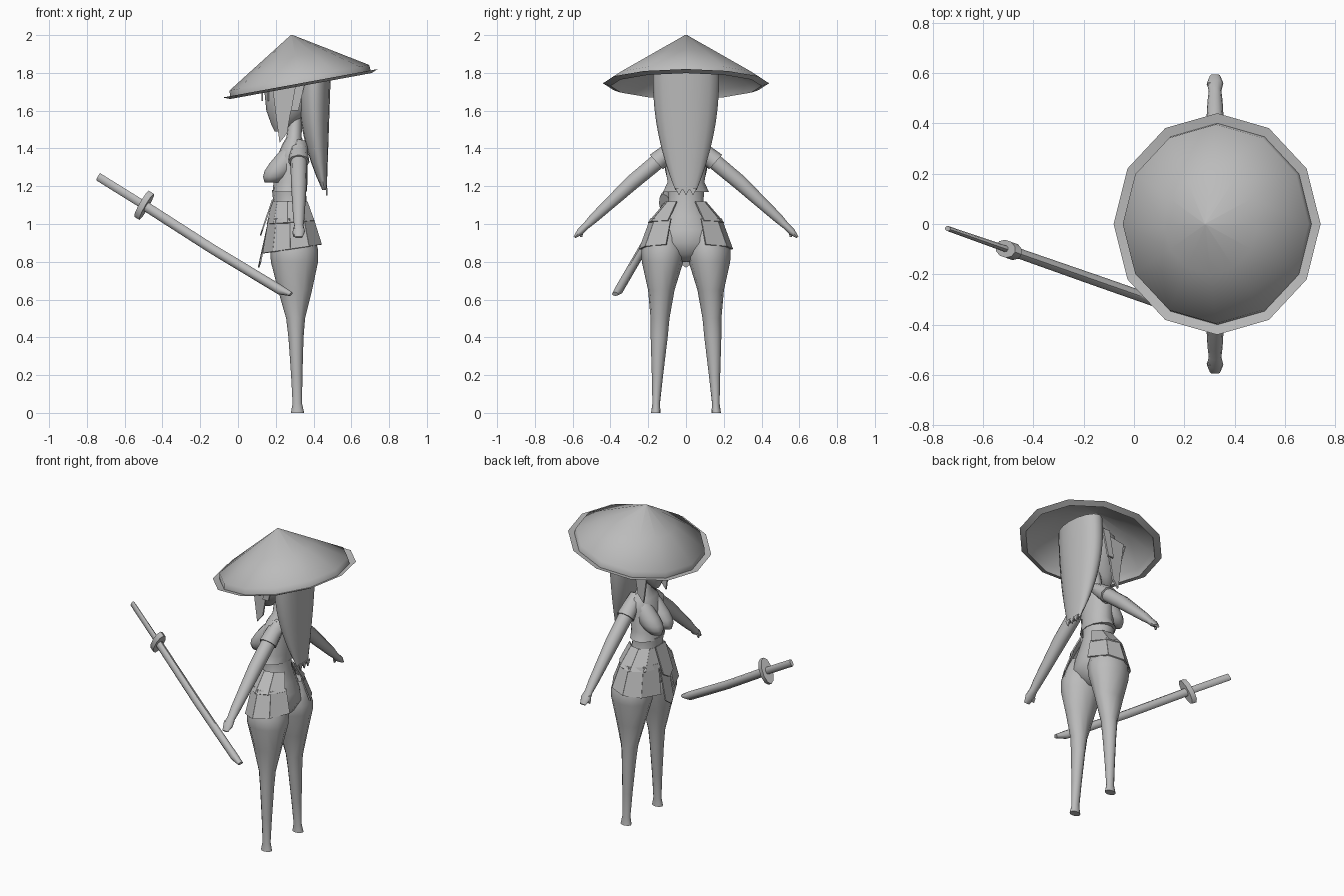
import bpy
import math
from mathutils import Vector

default_cube = bpy.data.objects.get("Cube")
if default_cube:
    bpy.data.objects.remove(default_cube)

# Single plain material
GREY = (.5, .5, .5, 1)
grey = bpy.data.materials.new("plain_grey")
grey.use_nodes = True
grey.diffuse_color = GREY
grey.node_tree.nodes["Principled BSDF"].inputs["Base Color"].default_value = GREY

SIDE = Vector((1, 0, 0))
DEPTH = Vector((0, 1, 0))
UP = Vector((0, 0, 1))


def make(name, verts, faces, mirror=False, smooth=50, thickness=0):
    """Create an object, optionally thickened and mirrored across the body."""
    mesh = bpy.data.meshes.new(name)
    mesh.from_pydata(verts, [], faces)
    mesh.materials.append(grey)
    if smooth:
        mesh.shade_smooth()
        mesh.set_sharp_from_angle(angle=math.radians(smooth))
    part = bpy.data.objects.new(name, mesh)
    bpy.context.collection.objects.link(part)
    if thickness:
        part.modifiers.new("thickness", "SOLIDIFY").thickness = thickness
    if mirror:
        modifier = part.modifiers.new("mirror", "MIRROR")
        modifier.use_axis = (False, True, False)


def loft(name, rings, sides=12, u=SIDE, v=DEPTH, **options):
    """Skin a row of elliptical rings: centre, radius along u, radius along v."""
    verts, faces = [], []
    for centre, radius_u, radius_v in rings:
        for i in range(sides):
            angle = math.tau * i / sides
            verts.append(Vector(centre) + u * radius_u * math.cos(angle)
                         + v * radius_v * math.sin(angle))
    for start in range(0, len(verts) - sides, sides):
        for i in range(sides):
            following = (i + 1) % sides
            faces.append((start + i, start + following,
                          start + sides + following, start + sides + i))
    faces.append(tuple(reversed(range(sides))))
    faces.append(tuple(range(len(verts) - sides, len(verts))))
    make(name, verts, faces, **options)


def stack(name, levels, centre, **options):
    """Loft horizontal rings; centre gives the x and y of the ring at height z."""
    loft(name, [((*centre(z), z), rx, ry) for z, rx, ry in levels], **options)


def plate(name, points, thickness=.008, **options):
    make(name, points, [tuple(range(len(points)))], smooth=0,
         thickness=thickness, **options)


def side_plate(name, outline, y):
    plate(name, [(x, y, z) for x, z in outline], thickness=.012, mirror=True)


def spike(name, x, y, z, half_width, drop):
    """Pointed lock of hair hanging from its middle."""
    plate(name, [(x, y - half_width, z), (x, y + half_width, z), (x, y, z - drop)])


# Straw hat: tilted twelve-sided cone with a narrow lip, hollow underneath
tilt = math.radians(10.4)
hat_side = Vector((math.cos(tilt), 0, math.sin(tilt)))
hat_axis = hat_side.cross(DEPTH)
rim_centre = Vector((.33, 0, 1.745))
hat_profile = [(.004, .22), (.2, .12), (.38, .025), (.4, -.015),  # underside
               (.44, 0), (.4, -.008),                             # lip
               (.395, .03), (.2, .145), (.004, .26)]              # cone
loft("hat", [(rim_centre + hat_axis * height, radius * .95, radius)
             for radius, height in hat_profile], u=hat_side, smooth=80)

# Head, narrowing forward to the chin
stack("head", [(1.49, .02, .02), (1.53, .06, .05), (1.6, .12, .09),
               (1.7, .15, .115), (1.8, .12, .1), (1.86, .05, .04)],
      lambda z: (min(.29, z / 2 - .53), 0), sides=14)

# Long back hair, tapering with the square of its length
hair_rings = []
for i in range(8, -2, -1):
    t = i / 8
    depth = .085 - .073 * t * t
    hair_rings.append(((.49 - .02 * t - depth, 0, 1.76 - .58 * t),
                       depth, .175 - .118 * t * t))
loft("back_hair", hair_rings, sides=16, smooth=60)
for i in (-1, 0, 1):
    spike("hair_tip", .467, i * .037, 1.19, .02, .04)
    spike("fringe_lock", .125 + .03 * abs(i), i * .07, 1.74, .04, .09)

# Side locks and slanted rear strands
side_plate("side_lock", [(.18, 1.74), (.31, 1.76), (.28, 1.6),
                         (.26, 1.48), (.22, 1.43), (.2, 1.58)], .12)
side_plate("rear_strand", [(.31, 1.77), (.36, 1.77), (.32, 1.6), (.28, 1.6)], .15)

# Hips, then a blouse with flared hem running up into the neck
stack("hips", [(.8, .03, .05), (.84, .08, .11), (.9, .118, .165), (.97, .113, .155),
               (1.04, .1, .125), (1.12, .088, .094), (1.18, .09, .1)],
      lambda z: (.37 - .085 * z, 0), sides=14)
stack("blouse", [(1.17, .09, .125), (1.22, .09, .1), (1.36, .08, .12),
                 (1.42, .06, .1), (1.46, .04, .05), (1.56, .035, .035)],
      lambda z: (.18 + .08 * z, 0), sides=14)
stack("bust", [(1.22, .04, .03), (1.25, .065, .052), (1.28, .076, .06),
               (1.32, .074, .06), (1.38, .06, .05), (1.44, .03, .03)],
      lambda z: (.21 + .6 * (z - 1.27), .05), mirror=True, smooth=70)

# Legs, leaning inward towards the hips
stack("leg", [(0, .035, .025), (.05, .025, .02), (.2, .03, .03), (.4, .04, .045),
              (.5, .05, .05), (.65, .09, .07), (.8, .125, .11),
              (.86, .127, .115), (.93, .11, .09), (1, .08, .06)],
      lambda z: (.315 - .02 * z, .16 - .045 * z), mirror=True, smooth=60)

# Arms with a slight bow, short sleeves and thumbs
shoulder = Vector((.322, .08, 1.39))
fingertip = Vector((.322, .59, .93))
arm_across = SIDE.cross(fingertip - shoulder).normalized()


def arm_part(name, rows, sides):
    rings = [(shoulder.lerp(fingertip, t) + UP * .015 * math.sin(math.pi * t), a, b)
             for t, a, b in rows]
    loft(name, rings, sides=sides, v=arm_across, mirror=True)


arm_part("arm", [(0, .045, .045), (.4, .042, .042), (.8, .03, .027),
                 (.88, .025, .02), (.94, .033, .02), (1, .02, .007)], 10)
arm_part("sleeve", [(-.08, .045, .035), (.05, .05, .048), (.15, .056, .052)], 8)
stack("thumb", [(.93, .006, .006), (.95, .012, .012), (.98, .008, .008)],
      lambda z: (.3, .555), sides=6, mirror=True)


# Two tiers of flat skirt panels, open at the back
def skirt(name, top, bottom, first, last, panels, lift):
    """Each tier edge is height, centre x, radius x, radius y."""
    def edge_point(edge, angle, rise):
        z, x, rx, ry = edge
        return (x - rx * math.cos(angle), ry * math.sin(angle),
                z - rise * math.cos(angle))

    verts, faces = [], []
    step = math.radians(last - first) / panels
    gap = math.radians(.2)
    for i in range(panels):
        begin = math.radians(first) + i * step + gap
        end = begin + step - 2 * gap
        faces.append(tuple(range(len(verts), len(verts) + 4)))
        verts += [edge_point(top, begin, 0), edge_point(top, end, 0),
                  edge_point(bottom, end, lift), edge_point(bottom, begin, lift)]
    make(name, verts, faces, mirror=True, smooth=0, thickness=.008)


skirt("upper_skirt", (1.12, .28, .1, .108), (1.01, .285, .135, .205), 8, 152, 4, .01)
skirt("lower_skirt", (1.03, .285, .128, .19), (.87, .292, .168, .25), 15, 155, 4, .025)


# Hanging front cloths with pointed ends
def front_cloth(name, top_x, top_z, end_x, end_z, half_width):
    shoulder_x, shoulder_z = end_x + .01, end_z + .03
    plate(name, [(top_x, -half_width, top_z), (top_x, half_width, top_z),
                 (shoulder_x, half_width, shoulder_z), (end_x, 0, end_z),
                 (shoulder_x, -half_width, shoulder_z)])


front_cloth("upper_front_cloth", .18, 1.13, .115, .94, .05)
front_cloth("lower_front_cloth", .16, 1.02, .105, .77, .04)

# Sword: flat handle, oblong guard and long blade with a slanted tip
pommel = Vector((-.74, -.018, 1.25))
tip = Vector((.265, -.37, .625))
along = (tip - pommel).normalized()
blade_up = (UP - along * along.z).normalized()
blade_side = along.cross(blade_up)


def sword_part(name, rows, sides):
    """Rows hold the fraction along the sword, offset, height and thickness."""
    loft(name, [(pommel.lerp(tip, t) + blade_up * offset, a, b)
                for t, offset, a, b in rows],
         sides=sides, u=blade_up, v=blade_side)


sword_part("sword_handle", [(0, 0, .022, .01), (.24, 0, .022, .013)], 8)
sword_part("sword_guard", [(.228, 0, .08, .035), (.255, 0, .08, .035)], 10)
sword_part("sword_blade", [(.24, 0, .026, .02), (.6, -.006, .026, .022),
                           (.96, 0, .026, .022), (1.01, .012, .012, .018)], 8)
